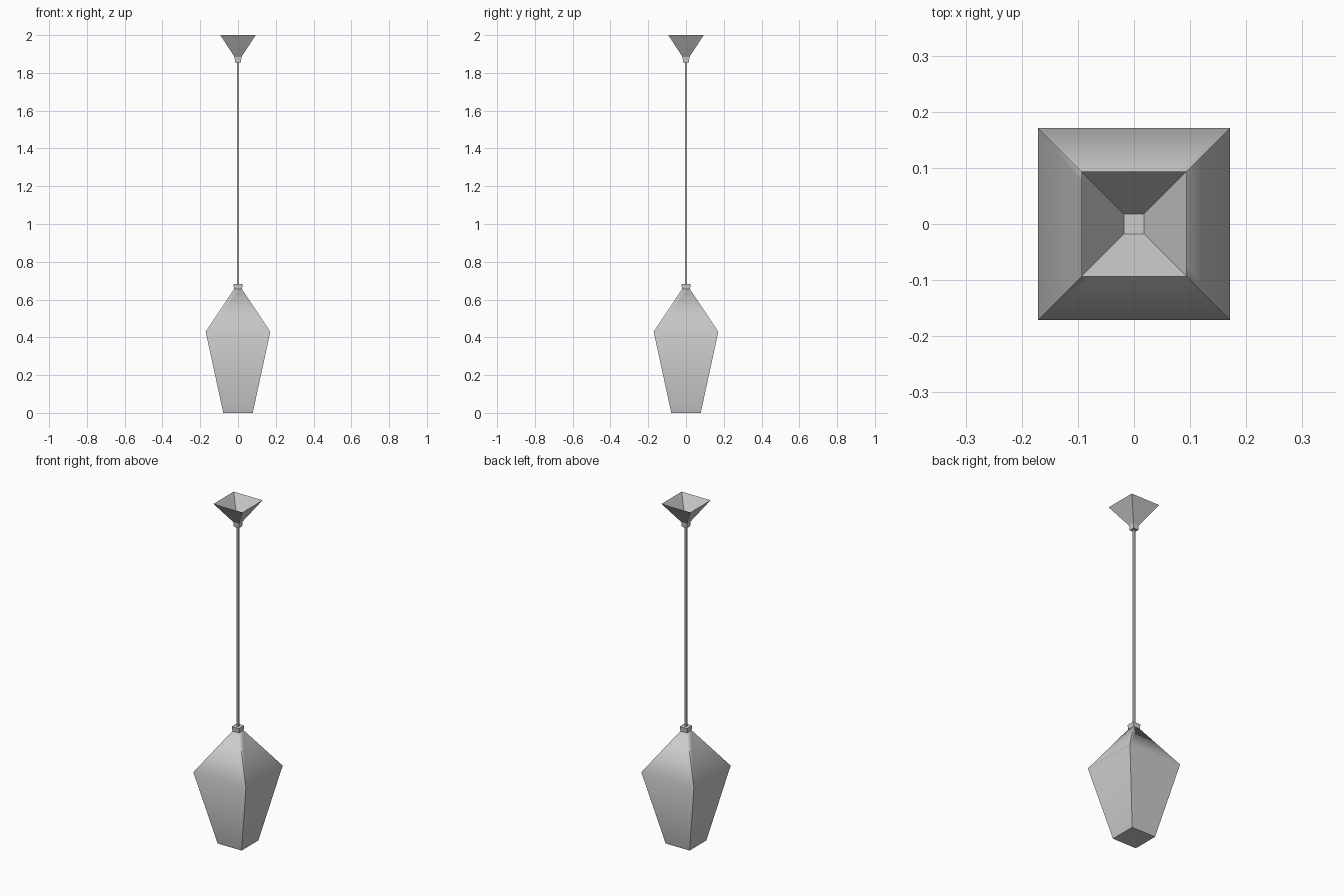
import bpy, bmesh, math

if "Cube" in bpy.data.objects:
    bpy.data.objects.remove(bpy.data.objects["Cube"])


def square_loft(name, profile, cap_bottom=True, cap_top=True, smooth=False):
    """Stack square rings given as (half_width, z) and skin them."""
    bm = bmesh.new()
    rings = [[bm.verts.new((sx * h, sy * h, z))
              for sx, sy in ((-1, -1), (1, -1), (1, 1), (-1, 1))]
             for h, z in profile]
    for a, b in zip(rings, rings[1:]):
        for i in range(4):
            j = (i + 1) % 4
            bm.faces.new((a[i], a[j], b[j], b[i]))
    if cap_bottom:
        bm.faces.new(rings[0][::-1])
    if cap_top:
        bm.faces.new(rings[-1])
    mesh = bpy.data.meshes.new(name)
    bm.to_mesh(mesh)
    bm.free()
    obj = bpy.data.objects.new(name, mesh)
    bpy.context.collection.objects.link(obj)
    if smooth:
        bpy.ops.object.select_all(action='DESELECT')
        obj.select_set(True)
        bpy.context.view_layer.objects.active = obj
        bpy.ops.object.shade_smooth_by_angle(angle=math.radians(60))
    return obj


# Lamp shade: soft shoulder, sharp corners
square_loft("lamp_shade", [(0.078, 0.0), (0.171, 0.43), (0.018, 0.66)], smooth=True)

# Collar joining shade and rod
square_loft("lower_collar", [(0.021, 0.65), (0.024, 0.682)])

# Hanging rod
square_loft("rod", [(0.005, 0.67), (0.005, 1.87)])

# Collar under the ceiling canopy
square_loft("upper_collar", [(0.016, 1.856), (0.018, 1.885)])

# Ceiling canopy: thin inverted pyramid, open on top
square_loft("ceiling_canopy", [(0.012, 1.875), (0.094, 2.0)],
            cap_bottom=False, cap_top=False)
